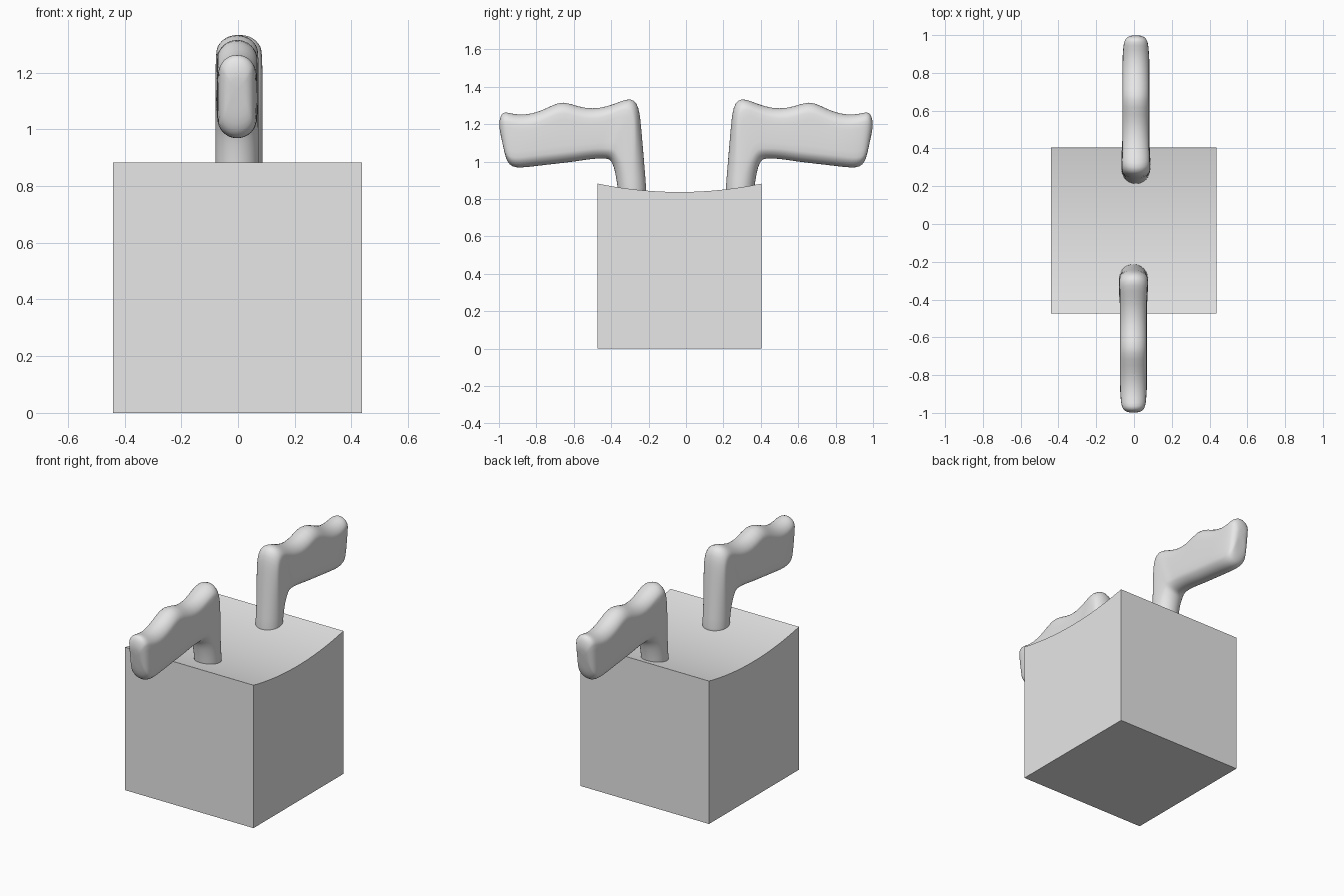
import bpy
import bmesh
from math import cos, sin, pi, radians
from mathutils import Vector

cube = bpy.data.objects.get("Cube")
if cube:
    bpy.data.objects.remove(cube, do_unlink=True)


def make_material(name, colour):
    mat = bpy.data.materials.new(name)
    mat.use_nodes = True
    mat.diffuse_color = colour
    for node in mat.node_tree.nodes:
        if node.type == 'BSDF_PRINCIPLED':
            node.inputs["Base Color"].default_value = colour
    return mat


grey = make_material("light_grey", (0.8, 0.8, 0.8, 1))


def finish(bm, name, angle):
    """Turn a bmesh into a smooth-shaded object that keeps its sharp edges."""
    bmesh.ops.recalc_face_normals(bm, faces=bm.faces)
    mesh = bpy.data.meshes.new(name)
    bm.to_mesh(mesh)
    bm.free()
    mesh.materials.append(grey)
    mesh.shade_smooth()
    mesh.set_sharp_from_angle(angle=radians(angle))
    obj = bpy.data.objects.new(name, mesh)
    bpy.context.collection.objects.link(obj)
    return obj


# Block: side profile with a shallow dished top, extruded across x
def build_block(left, right, front, back, height, dip, steps=32):
    bm = bmesh.new()
    profile = [(front, 0), (back, 0)]
    for i in range(steps + 1):
        t = i / steps
        y = back + (front - back) * t
        profile.append((y, height - dip * (1 - (2 * t - 1) ** 2)))
    side = bm.faces.new([bm.verts.new((left, y, z)) for y, z in profile])
    grown = bmesh.ops.extrude_face_region(bm, geom=[side], use_keep_orig=True)
    moved = [v for v in grown["geom"] if isinstance(v, bmesh.types.BMVert)]
    bmesh.ops.translate(bm, verts=moved, vec=(right - left, 0, 0))
    return finish(bm, "block", 30)


# Handle stations: (outer y, outer z, inner y, inner z) from stem to grip end
STATIONS = [
    (.21, .78, .362, .78), (.211, .85, .365, .86), (.222, .98, .377, .93),
    (.231, 1.09, .385, .965), (.24, 1.19, .392, .984), (.247, 1.26, .4, 1),
    (.262, 1.315, .41, 1.01), (.297, 1.34, .425, 1.015),
    (.35, 1.322, .448, 1.016), (.42, 1.294, .48, 1.015),
    (.5, 1.281, .53, 1.01), (.58, 1.294, .59, 1), (.655, 1.324, .65, .993),
    (.714, 1.302, .71, .986), (.783, 1.267, .77, .979),
    (.864, 1.248, .83, .972), (.928, 1.255, .885, .966),
    (.967, 1.267, .93, .97), (.988, 1.255, .954, .995),
    (.998, 1.22, .97, 1.04), (1, 1.18, .981, 1.1),
]
TIP_RADII = [.07, .066, .057, .042, .025]


def section(outer, inner, radius, count=24):
    """Points of a stadium whose long axis runs from inner to outer."""
    centre = (outer + inner) / 2
    axis = (outer - inner) / 2
    half = axis.length
    axis.normalize()
    cap = min(radius, half)
    points = []
    for i in range(count):
        a = 2 * pi * (i + 0.5) / count
        along = cap * sin(a) + (half - cap) * (1 if sin(a) > 0 else -1)
        points.append(centre + axis * along + Vector((radius * cos(a), 0, 0)))
    return points


def build_handle(name, facing, offset):
    bm = bmesh.new()
    rings = []
    stem_end = len(STATIONS) - len(TIP_RADII)
    for i, (oy, oz, iy, iz) in enumerate(STATIONS):
        if i < stem_end:
            radius = .077 if i < 8 else .073
        else:
            radius = TIP_RADII[i - stem_end]
        points = section(Vector((0, oy, oz)), Vector((0, iy, iz)), radius)
        rings.append([bm.verts.new((p.x + offset, p.y * facing, p.z))
                      for p in points])
    # Skin between neighbouring rings, then close both ends
    for a, b in zip(rings, rings[1:]):
        for j in range(len(a)):
            k = (j + 1) % len(a)
            bm.faces.new((a[j], a[k], b[k], b[j]))
    bm.faces.new(rings[0])
    bm.faces.new(rings[-1])
    obj = finish(bm, name, 80)
    subsurf = obj.modifiers.new("rounding", 'SUBSURF')
    subsurf.levels = subsurf.render_levels = 1
    return obj


build_block(-.44, .437, -.473, .404, .882, .045)
build_handle("back_handle", 1, .01)
build_handle("front_handle", -1, -.003)
